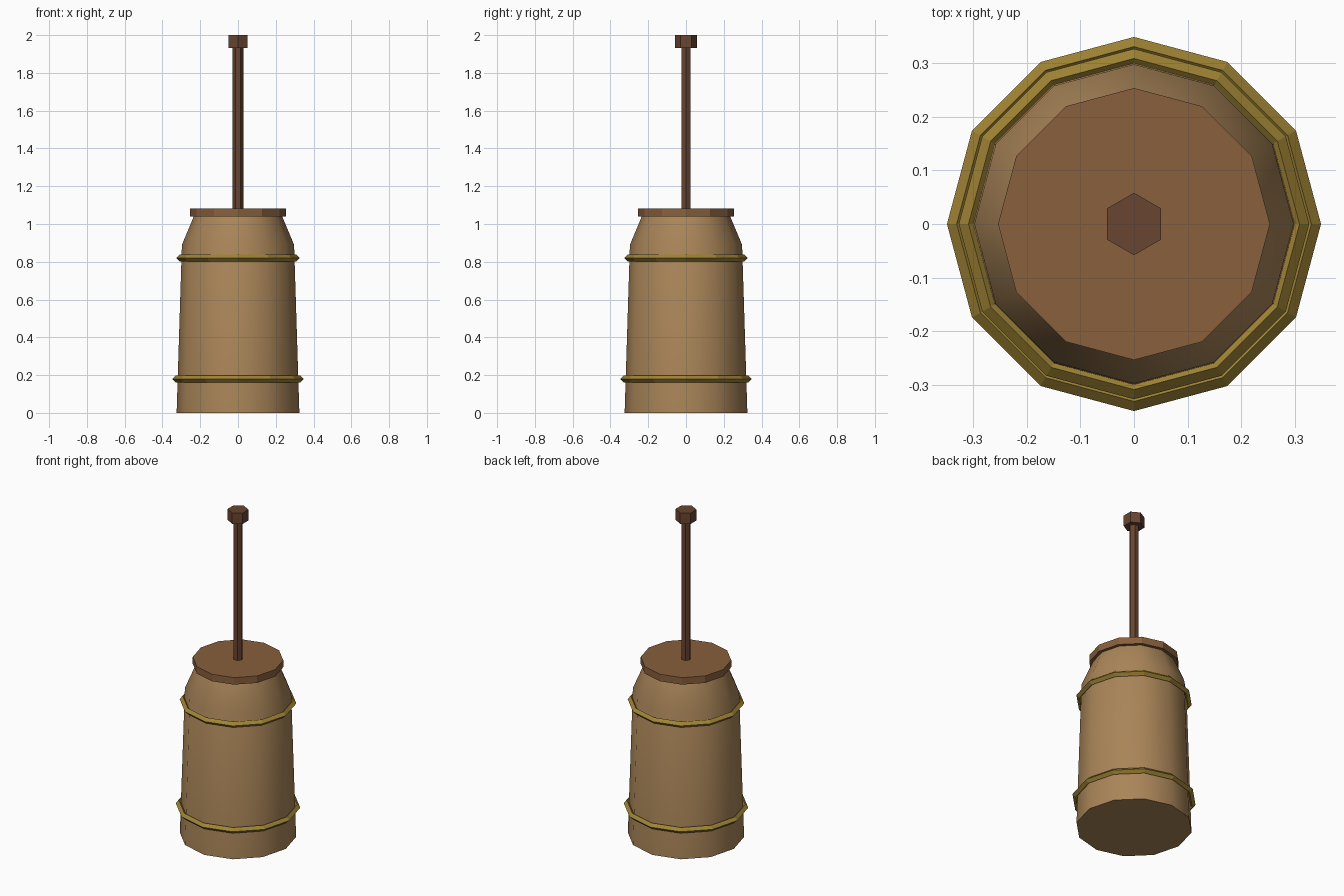
import bpy, bmesh
from math import sin, cos, pi, radians

if "Cube" in bpy.data.objects:
    bpy.data.objects.remove(bpy.data.objects["Cube"])


def material(name, rgb):
    m = bpy.data.materials.new(name)
    m.diffuse_color = (*rgb, 1)
    m.use_nodes = True
    m.node_tree.nodes["Principled BSDF"].inputs["Base Color"].default_value = m.diffuse_color
    return m


OAK = material("oak", (0.40, 0.235, 0.098))
LID = material("lid_wood", (0.25, 0.115, 0.045))
BRASS = material("brass", (0.35, 0.23, 0.035))
DARK = material("dark_wood", (0.14, 0.06, 0.03))


def lathe(name, profile, sides, mat, start=0.0, ring=False, smooth=None):
    """Spin (radius, z) points round z; ring=True joins last to first, else caps the ends."""
    bm = bmesh.new()
    rows = [[bm.verts.new((r * cos(start + 2 * pi * i / sides),
                           r * sin(start + 2 * pi * i / sides), z))
             for i in range(sides)] for r, z in profile]
    pairs = list(zip(rows, rows[1:]))
    if ring:
        pairs.append((rows[-1], rows[0]))
    else:
        bm.faces.new(rows[0][::-1])
        bm.faces.new(rows[-1])
    for a, b in pairs:
        for i in range(sides):
            j = (i + 1) % sides
            bm.faces.new((a[i], a[j], b[j], b[i]))
    bmesh.ops.recalc_face_normals(bm, faces=bm.faces)
    mesh = bpy.data.meshes.new(name)
    bm.to_mesh(mesh)
    bm.free()
    mesh.materials.append(mat)
    obj = bpy.data.objects.new(name, mesh)
    bpy.context.collection.objects.link(obj)
    if smooth:
        bpy.ops.object.select_all(action='DESELECT')
        obj.select_set(True)
        bpy.context.view_layer.objects.active = obj
        bpy.ops.object.shade_smooth_by_angle(angle=radians(smooth))
    return obj


# Tapered barrel with sloping shoulder
lathe("barrel", [(0.325, 0), (0.297, 0.89), (0.232, 1.045)], 12, OAK, smooth=40)

# Lid
lathe("lid", [(0.253, 1.04), (0.253, 1.083)], 12, LID)

# Diamond-section hoops
for name, radius, z in (("lower_hoop", 0.33, 0.18), ("upper_hoop", 0.308, 0.82)):
    t = 0.018
    lathe(name, [(radius + t, z), (radius, z + t), (radius - t, z), (radius, z - t)],
          12, BRASS, ring=True)

# Plunger staff and knob
lathe("plunger_staff", [(0.028, 1.06), (0.028, 1.95)], 6, DARK)
lathe("plunger_knob", [(0.058, 1.933), (0.058, 2.0)], 6, DARK, start=pi / 2)
